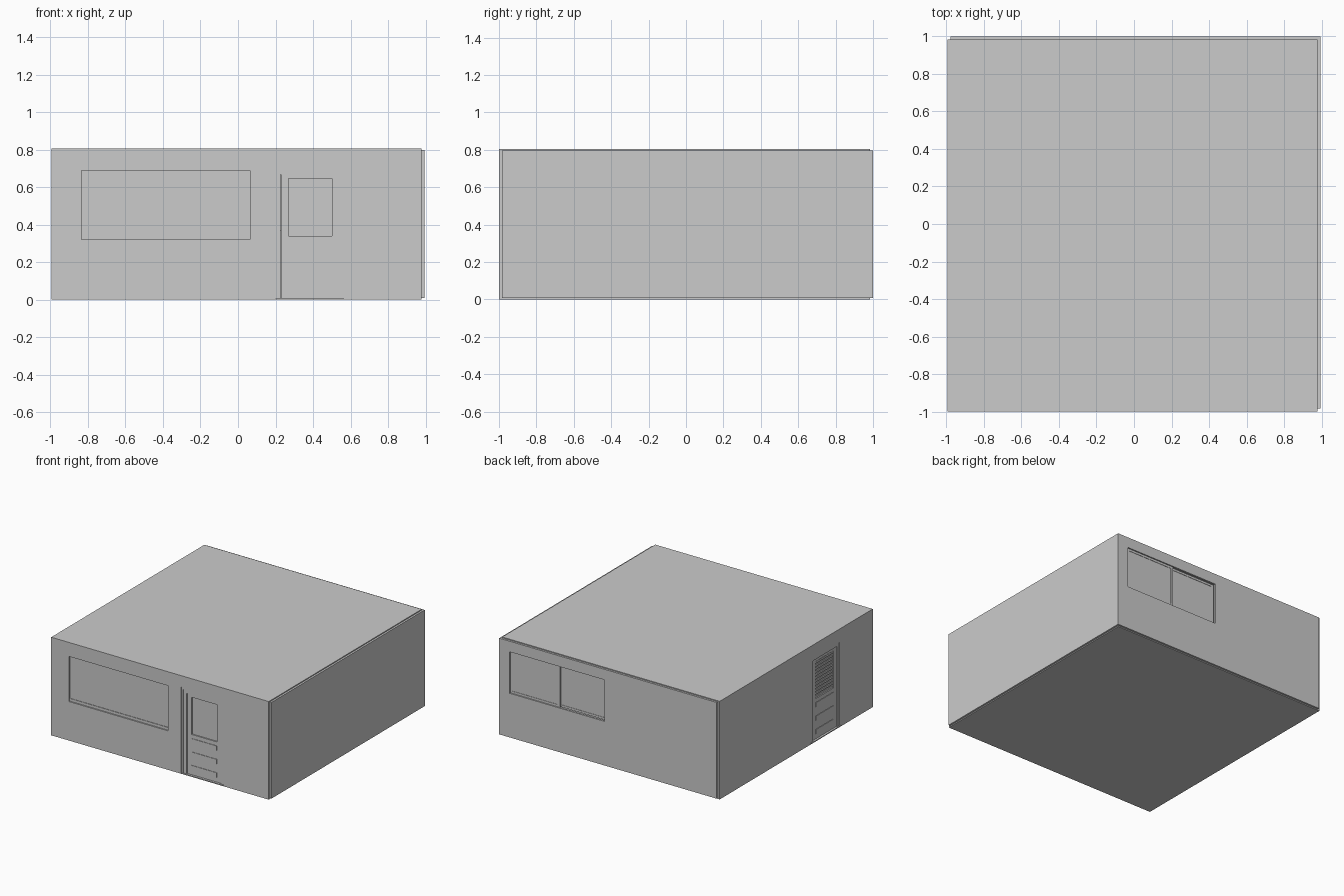
import bpy

if "Cube" in bpy.data.objects:
    bpy.data.objects.remove(bpy.data.objects["Cube"])

T = 0.016          # wall thickness
X, Y = 0.995, 1.0  # half extents
Z0, Z1, TOP = 0.008, 0.797, 0.805


def make_boxes(name, boxes):
    """One object from axis-aligned boxes given as (x0, x1, y0, y1, z0, z1)."""
    verts, faces = [], []
    quads = [(0, 1, 3, 2), (4, 6, 7, 5), (0, 4, 5, 1), (2, 3, 7, 6), (0, 2, 6, 4), (1, 5, 7, 3)]
    for b in boxes:
        n = len(verts)
        x, y, z = sorted(b[0:2]), sorted(b[2:4]), sorted(b[4:6])
        verts += [(i, j, k) for i in x for j in y for k in z]
        faces += [tuple(n + v for v in q) for q in quads]
    mesh = bpy.data.meshes.new(name)
    mesh.from_pydata(verts, [], faces)
    ob = bpy.data.objects.new(name, mesh)
    bpy.context.collection.objects.link(ob)
    return ob


# Each side maps (u along wall, d depth inward, z) to world space
def front(u0, u1, d0, d1, z0, z1):
    return (u0, u1, -Y + d0, -Y + d1, z0, z1)


def back(u0, u1, d0, d1, z0, z1):
    return (u0, u1, Y - d0, Y - d1, z0, z1)


def left(u0, u1, d0, d1, z0, z1):
    return (-X + d0, -X + d1, -u0 - 0.01, -u1 - 0.01, z0, z1)


def cut(wall, box):
    cutter = make_boxes(wall.name + "_cutter", [box])
    cutter.hide_render = True
    cutter.hide_viewport = True
    cutter.display_type = 'WIRE'
    mod = wall.modifiers.new("opening", 'BOOLEAN')
    mod.operation = 'DIFFERENCE'
    mod.solver = 'EXACT'
    mod.object = cutter


def rim(side, u0, u1, z0, z1, w, d0, d1, bottom=True):
    """Rectangular border: two uprights, a head and optionally a bottom rail."""
    parts = [side(u0, u0 + w, d0, d1, z0, z1), side(u1 - w, u1, d0, d1, z0, z1),
             side(u0 + w, u1 - w, d0, d1, z1 - w, z1)]
    if bottom:
        parts.append(side(u0 + w, u1 - w, d0, d1, z0, z0 + w))
    return parts


# Floor and roof slabs
make_boxes("floor", [(-X, X - T, -Y, Y - T, 0, Z0)])
make_boxes("roof", [(-X, X - T, -Y, Y - T, Z1, TOP)])

# Walls, each overlapping the next one at the corner
front_wall = make_boxes("front_wall", [(-X, X - T, -Y, -Y + T, Z0, Z1)])
right_wall = make_boxes("right_wall", [(X - T, X, -Y + T, Y, Z0, Z1)])
back_wall = make_boxes("back_wall", [(-X + T, X - T, Y - T, Y, Z0, Z1)])
left_wall = make_boxes("left_wall", [(-X, -X + T, -Y + T, Y - T, Z0, Z1)])

DOOR = (0.185, 0.58, 0.71)
cut(front_wall, front(-0.835, 0.065, -0.1, 0.1, 0.32, 0.69))
cut(front_wall, front(DOOR[0], DOOR[1], -0.1, 0.1, -0.1, DOOR[2]))
cut(left_wall, left(DOOR[0], DOOR[1], -0.1, 0.1, -0.1, DOOR[2]))
cut(back_wall, back(0.04, 0.90, -0.1, 0.1, 0.37, 0.71))

# Front picture window
make_boxes("front_window_pane", [front(-0.835, 0.065, 0.014, 0.02, 0.32, 0.69)])
make_boxes("front_window_sill", [front(-0.835, 0.065, 0.010, 0.014, 0.32, 0.342)])

# Back sliding window: outer and inner sash
for name, u0, u1, d in (("outer", 0.45, 0.90, 0.010), ("inner", 0.04, 0.47, 0.022)):
    make_boxes(f"back_window_{name}_sash",
               rim(back, u0, u1, 0.37, 0.71, 0.018, d, d + 0.010))
    make_boxes(f"back_window_{name}_pane",
               [back(u0 + 0.018, u1 - 0.018, d + 0.003, d + 0.007, 0.388, 0.692)])


def door(name, side, slats):
    # Stepped frame
    u0, u1, top = DOOR
    make_boxes(name + "_frame", rim(side, u0, u1, Z0, top, 0.015, 0.003, 0.03, False)
               + rim(side, u0 + 0.015, u1 - 0.015, Z0, top - 0.015, 0.027, 0.008, 0.03, False))
    # Leaf with a glazed upper half
    a, b = 0.23, 0.54
    g0, g1, h0, h1 = 0.27, 0.50, 0.34, 0.645
    d0, d1 = 0.014, 0.034
    make_boxes(name + "_leaf", [
        side(a, g0, d0, d1, 0.01, 0.67), side(g1, b, d0, d1, 0.01, 0.67),
        side(g0, g1, d0, d1, 0.01, h0), side(g0, g1, d0, d1, h1, 0.67)])
    make_boxes(name + "_glass", [side(g0, g1, 0.024, 0.029, h0, h1)])
    # Three raised panels below the glass
    make_boxes(name + "_panels", [side(g0, g1, d0 - 0.004, d0, z, z + 0.038)
                                  for z in (0.05, 0.16, 0.27)])
    # Louvre slats
    if slats:
        step = (h1 - h0) / slats
        make_boxes(name + "_slats", [side(g0, g1, 0.018, 0.024, h0 + step * (i + 0.2),
                                          h0 + step * (i + 0.8)) for i in range(slats)])


door("front_door", front, 0)
door("side_door", left, 12)
